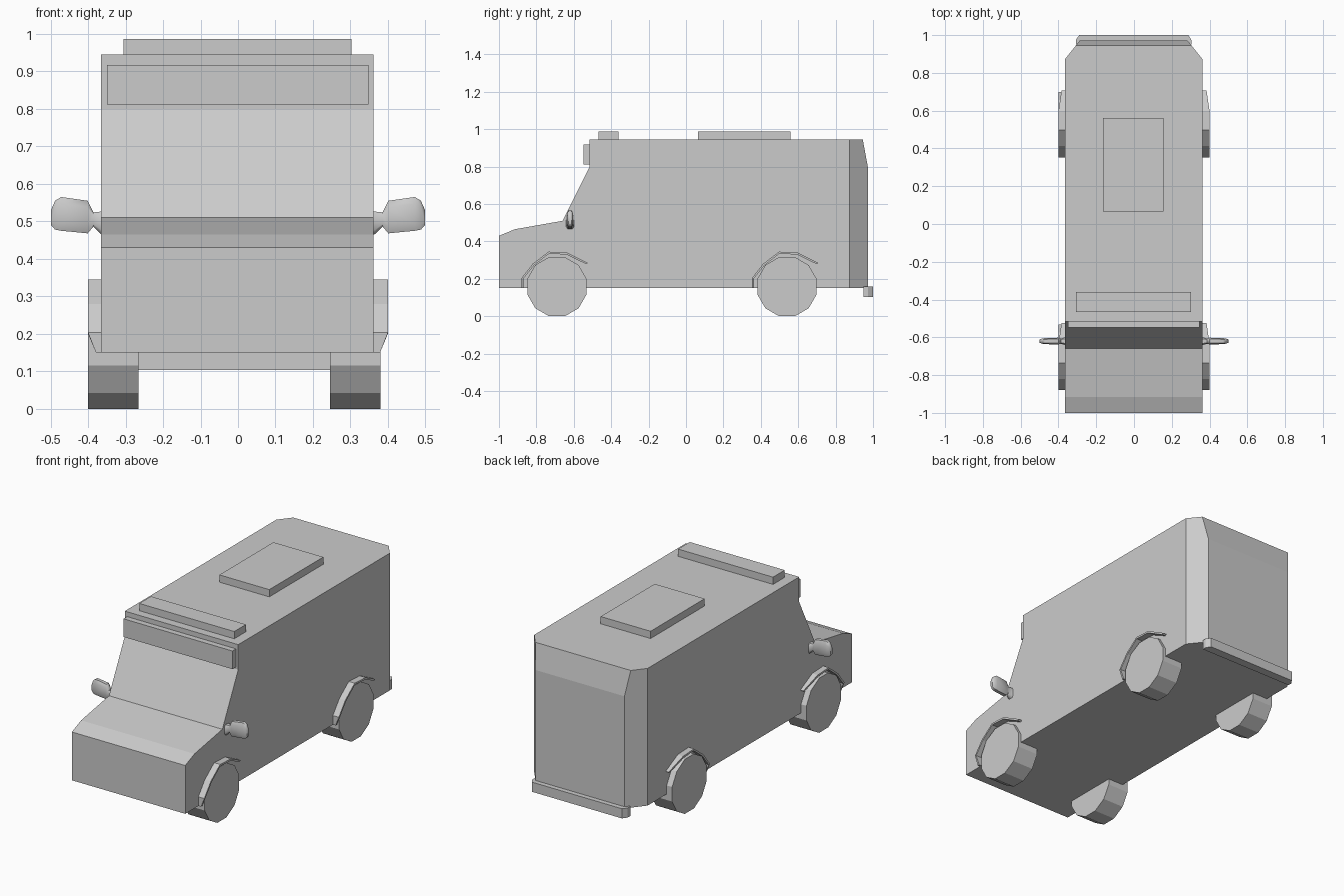
import bpy, bmesh
from math import radians, cos, sin, pi
from mathutils import Matrix, Vector

if "Cube" in bpy.data.objects:
    bpy.data.objects.remove(bpy.data.objects["Cube"])


def finish(name, bm, smooth=False):
    bmesh.ops.recalc_face_normals(bm, faces=bm.faces[:])
    me = bpy.data.meshes.new(name)
    bm.to_mesh(me)
    bm.free()
    ob = bpy.data.objects.new(name, me)
    bpy.context.collection.objects.link(ob)
    if smooth:
        bpy.ops.object.select_all(action='DESELECT')
        ob.select_set(True)
        bpy.context.view_layer.objects.active = ob
        bpy.ops.object.shade_smooth_by_angle(angle=radians(50))
    return ob


def loft(bm, rings, closed=False):
    """Skin a list of vertex rings; cap the ends unless closed."""
    vs = [[bm.verts.new(p) for p in r] for r in rings]
    n = len(vs[0])
    for a, b in zip(vs, vs[1:]):
        for i in range(n):
            j = (i + 1) % n
            bm.faces.new((a[i], a[j], b[j], b[i]))
    bm.faces.new(vs[0])
    bm.faces.new(vs[-1])


def box(name, x, y, z):
    bm = bmesh.new()
    loft(bm, [[(x[0], y[0], h), (x[1], y[0], h), (x[1], y[1], h), (x[0], y[1], h)] for h in z])
    return finish(name, bm)


# Van body: side profile extruded across, rear corners cut off
X0, X1 = -0.365, 0.362
profile = [(-1, .15), (-1, .43), (-.915, .465), (-.66, .51), (-.515, .80),
           (-.515, .945), (.945, .945), (.972, .80), (.972, .15)]
bm = bmesh.new()
loft(bm, [[(x, y, z) for y, z in profile] for x in (X0, X1)])
for s, x in ((-1, X0), (1, X1)):
    geom = bm.verts[:] + bm.edges[:] + bm.faces[:]
    cut = bmesh.ops.bisect_plane(bm, geom=geom, plane_co=(x, .873, 0),
                                 plane_no=(s * .075, .06, 0), clear_outer=True)
    edges = [e for e in cut['geom_cut'] if isinstance(e, bmesh.types.BMEdge)]
    bmesh.ops.holes_fill(bm, edges=edges, sides=0)
finish("body", bm)

# Roof parts and visor sign panel
box("roof_hatch", (-.165, .155), (.065, .56), (.94, .987))
box("roof_light_bar", (-.306, .303), (-.467, -.36), (.94, .987))
box("front_panel", (-.35, .348), (-.548, -.51), (.812, .917))

# Rear bumper with angled ends
bm = bmesh.new()
loft(bm, [[(-.308, .95, z), (.304, .95, z), (.304, .974, z), (.287, 1, z),
           (-.29, 1, z), (-.308, .974, z)] for z in (.104, .16)])
finish("rear_bumper", bm)

# Wheels: twelve-sided drums
for y, end in ((-.69, "front"), (.54, "rear")):
    for x, side in ((-.333, "left"), (.313, "right")):
        bm = bmesh.new()
        r = .158 / cos(pi / 12)
        ring = [(y + r * cos((i + .5) * pi / 6), .158 + r * sin((i + .5) * pi / 6)) for i in range(12)]
        loft(bm, [[(x + d, a, b) for a, b in ring] for d in (-.067, .067)])
        finish(f"{end}_{side}_wheel", bm)

# Wheel arches: thin strips (y, z, outer x), lower outer corners tapered
arch = [(-.88, .15, .379), (-.88, .203, .40), (-.82, .28, .40),
        (-.735, .345, .40), (-.635, .34, .40), (-.525, .285, .384)]
inward = Vector((-.69, .16))
for dy, end in ((0, "front"), (1.232, "rear")):
    for s, side in ((-1, "left"), (1, "right")):
        bm = bmesh.new()
        rings = []
        for i, (y, z, x) in enumerate(arch):
            p = Vector((y, z))
            d = Vector((1, 0)) if i == 0 else (inward - p).normalized()
            q = p + d * .011
            rings.append([(s * .35, y + dy, z), (s * x, y + dy, z),
                          (s * x, q.x + dy, q.y), (s * .35, q.x + dy, q.y)])
        loft(bm, rings)
        finish(f"{end}_{side}_wheel_arch", bm)

# Door mirrors: rounded sections (x, z low, z high, depth) lofted outwards
sections = [(.35, .463, .526, .044), (.366, .466, .526, .04), (.386, .486, .524, .028),
            (.401, .468, .555, .036), (.472, .475, .565, .032),
            (.488, .478, .555, .027), (.499, .49, .53, .018)]
shape = [(1, .6), (.6, 1), (-.6, 1), (-1, .6), (-1, -.6), (-.6, -1), (.6, -1), (1, -.6)]
for s, side in ((-1, "left"), (1, "right")):
    bm = bmesh.new()
    loft(bm, [[(s * x, -.62 + u * d / 2, (lo + hi) / 2 + v * (hi - lo) / 2) for u, v in shape]
              for x, lo, hi, d in sections])
    finish(f"{side}_mirror", bm, smooth=True)
